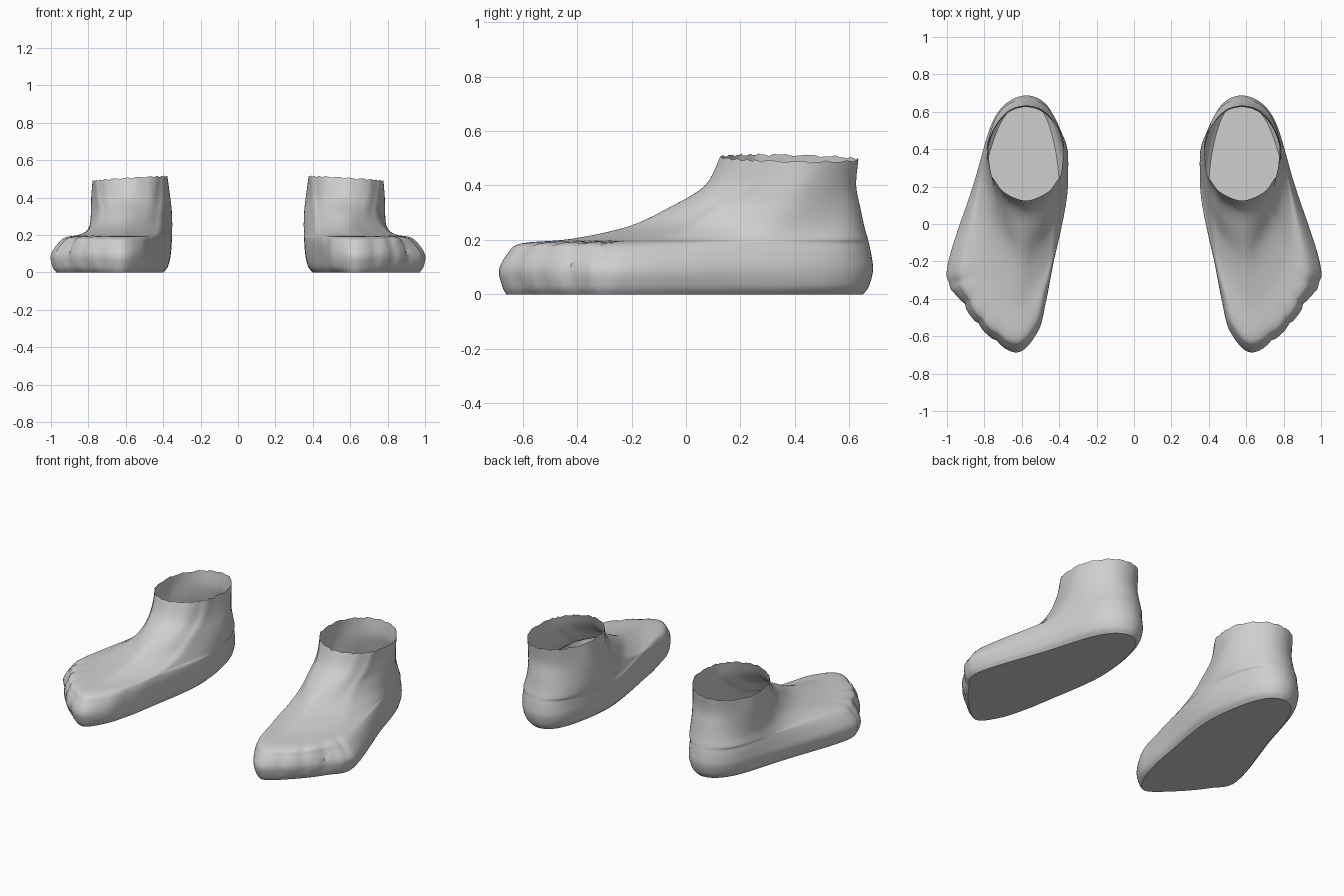
import bpy, bmesh, math
from mathutils import Vector

if "Cube" in bpy.data.objects:
    bpy.data.objects.remove(bpy.data.objects["Cube"], do_unlink=True)

skin = bpy.data.materials.new("plain grey")
skin.use_nodes = True
grey = (0.62, 0.62, 0.62, 1)
skin.diffuse_color = grey
skin.node_tree.nodes["Principled BSDF"].inputs["Base Color"].default_value = grey

# Stations from toe (0) to heel (1) at which each level's widths are given
STATIONS = (0.08, 0.2, 0.32, 0.65, 0.92)

# Levels: height, toe y, heel y, toe x, heel x, inner x values, outer x values
LEVELS = [
    (0.0, -0.66, 0.65, 0.63, 0.575, (.54, .49, .46, .40, .46), (.77, .90, .97, .83, .71)),
    (0.03, -0.675, 0.672, 0.63, 0.575, (.52, .475, .445, .375, .44), (.79, .92, .99, .85, .73)),
    (0.09, -0.687, 0.687, 0.63, 0.575, (.515, .47, .44, .36, .43), (.80, .925, 1.0, .86, .74)),
    (0.15, -0.655, 0.68, 0.63, 0.575, (.515, .47, .435, .355, .43), (.80, .91, .965, .845, .74)),
    (0.187, -0.605, 0.672, 0.63, 0.575, (.525, .475, .435, .352, .43), (.79, .89, .92, .83, .735)),
    (0.204, -0.42, 0.668, 0.625, 0.575, (.54, .465, .415, .352, .43), (.73, .81, .84, .81, .73)),
    (0.25, -0.21, 0.655, 0.60, 0.575, (.52, .45, .40, .352, .44), (.67, .74, .775, .79, .71)),
    (0.32, -0.06, 0.64, 0.585, 0.575, (.495, .435, .395, .355, .455), (.665, .715, .75, .785, .695)),
    (0.4, 0.07, 0.625, 0.58, 0.577, (.475, .425, .39, .365, .465), (.68, .73, .76, .782, .69)),
    (0.5, 0.125, 0.633, 0.578, 0.578, (.468, .415, .387, .383, .468), (.688, .74, .768, .772, .688)),
]

# Dips between neighbouring toes, as plan positions
TOE_GAPS = [(0.73, -0.62), (0.82, -0.52), (0.90, -0.42), (0.96, -0.31)]


def spline(p, q, r, s, t):
    """Catmull-Rom point between q and r."""
    return 0.5 * (2 * q + (r - p) * t + (2 * p - 5 * q + 4 * r - s) * t * t
                  + (3 * q - p - 3 * r + s) * t ** 3)


def smooth_loop(points, steps):
    n = len(points)
    return [spline(points[i - 1], points[i], points[(i + 1) % n], points[(i + 2) % n], k / steps)
            for i in range(n) for k in range(steps)]


def level_outline(level):
    z, front, back, front_x, back_x, inner, outer = level
    ys = [front + s * (back - front) for s in STATIONS]
    outline = [Vector((front_x, front, z))]
    outline += [Vector((x, y, z)) for x, y in zip(outer, ys)]
    outline += [Vector((back_x, back, z))]
    outline += [Vector((x, y, z)) for x, y in reversed(list(zip(inner, ys)))]
    return smooth_loop(outline, 8)


def stack_rings(rings, steps):
    out = []
    last = len(rings) - 1
    for i in range(last):
        a, b, c, d = (rings[max(i - 1, 0)], rings[i], rings[i + 1], rings[min(i + 2, last)])
        for k in range(steps):
            out.append([spline(*pts, k / steps) for pts in zip(a, b, c, d)])
    return out + [rings[last]]


def press_toes(p):
    """Press shallow dips between the toes, pulling towards the ball of the foot."""
    centre = Vector((0.68, -0.25, 0.08))
    for gx, gy in TOE_GAPS:
        away = Vector((gx - centre.x, gy - centre.y)).normalized()
        offset = Vector((p.x - gx, p.y - gy))
        across = offset.x * away.y - offset.y * away.x
        along = offset.dot(away)
        depth = 0.012 * math.exp(-(across / 0.018) ** 2 - (along / 0.09) ** 2)
        depth *= min(1, p.z / 0.06)
        p = p + (centre - p).normalized() * depth
    return p


def make_foot(name, side):
    rings = [level_outline(level) for level in LEVELS]
    # Uneven cut at the ankle, lower on the outer side
    for i, p in enumerate(rings[-1]):
        p.z += 0.06 * (0.578 - p.x) + 0.02 * (0.38 - p.y)
        p.z += 0.003 * math.sin(i * 1.3) + 0.002 * math.sin(i * 2.9)
    rings = stack_rings(rings, 5)

    bm = bmesh.new()
    grid = []
    for ring in rings:
        row = []
        for p in ring:
            p = press_toes(p)
            row.append(bm.verts.new((side * p.x, p.y, max(p.z, 0))))
        grid.append(row)
    n = len(grid[0])
    for low, high in zip(grid, grid[1:]):
        for i in range(n):
            j = (i + 1) % n
            bm.faces.new((low[i], low[j], high[j], high[i]))
    # Flat sole, ankle left open
    bm.faces.new(list(reversed(grid[0])))
    if side < 0:
        bmesh.ops.reverse_faces(bm, faces=bm.faces)

    mesh = bpy.data.meshes.new(name)
    bm.to_mesh(mesh)
    bm.free()
    mesh.materials.append(skin)
    foot = bpy.data.objects.new(name, mesh)
    bpy.context.collection.objects.link(foot)
    bpy.ops.object.select_all(action="DESELECT")
    foot.select_set(True)
    bpy.context.view_layer.objects.active = foot
    bpy.ops.object.shade_smooth_by_angle(angle=math.radians(40))


make_foot("left_foot", 1)
make_foot("right_foot", -1)
